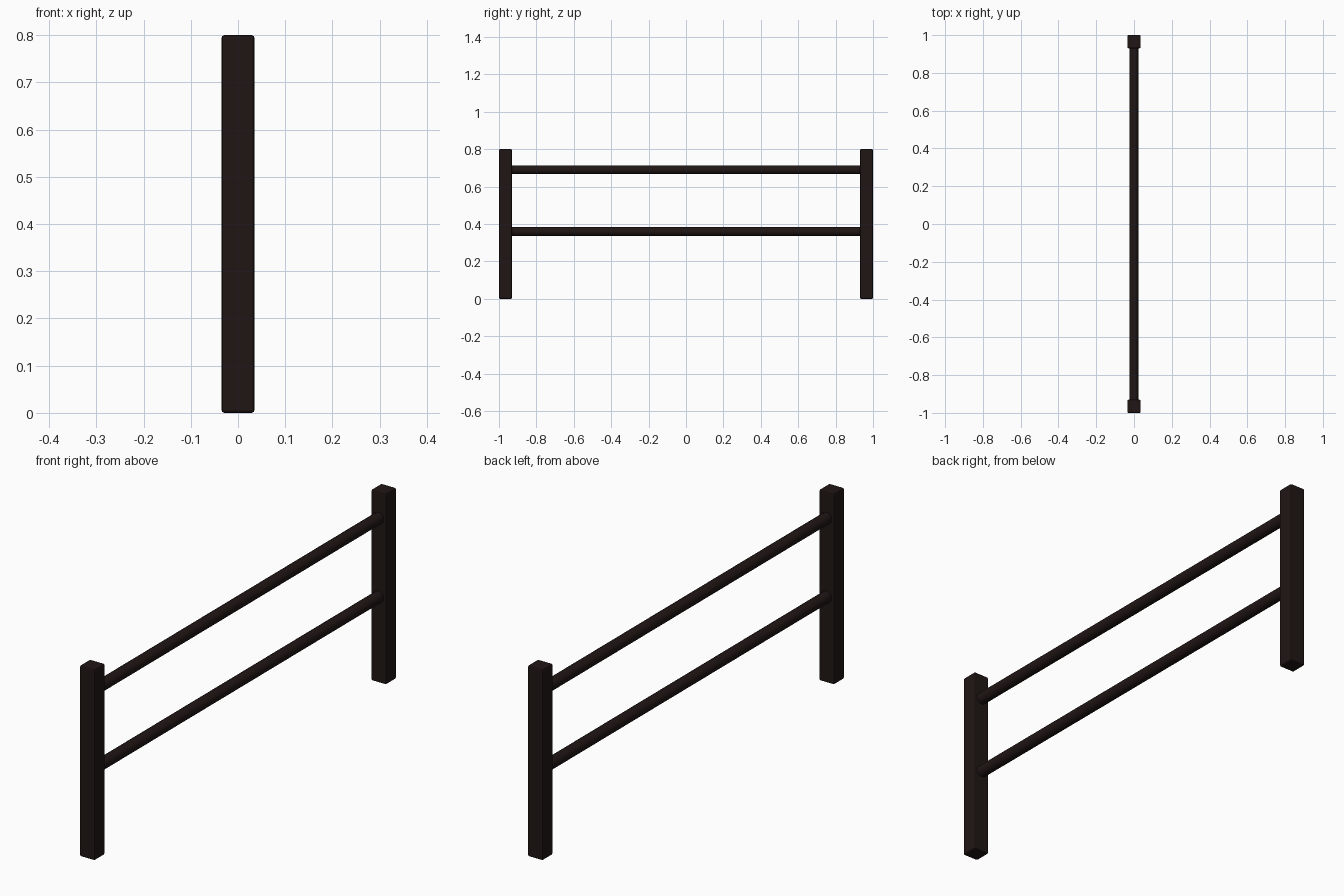
import bpy
from math import pi

if "Cube" in bpy.data.objects:
    bpy.data.objects.remove(bpy.data.objects["Cube"])

wood = bpy.data.materials.new("dark_wood")
wood.diffuse_color = (0.014, 0.008, 0.007, 1)
wood.use_nodes = True
wood.node_tree.nodes["Principled BSDF"].inputs["Base Color"].default_value = wood.diffuse_color


def finish(name):
    ob = bpy.context.object
    ob.name = name
    ob.data.materials.append(wood)
    return ob


# Square end posts with softened edges
for name, side in (("front_post", -1), ("back_post", 1)):
    bpy.ops.mesh.primitive_cube_add(size=1, location=(0, side * 0.965, 0.4))
    bpy.context.object.scale = (0.07, 0.07, 0.8)
    bpy.ops.object.transform_apply(location=False, rotation=False, scale=True)
    post = finish(name)
    bevel = post.modifiers.new("edge_bevel", 'BEVEL')
    bevel.width = 0.006
    bevel.segments = 2

# Round rails running between the posts, slightly sunk into them
for name, z in (("upper_rail", 0.69), ("lower_rail", 0.36)):
    bpy.ops.mesh.primitive_cylinder_add(vertices=16, radius=0.024, depth=1.88,
                                        location=(0, 0, z), rotation=(pi / 2, 0, 0))
    finish(name)
    bpy.ops.object.shade_smooth_by_angle()
